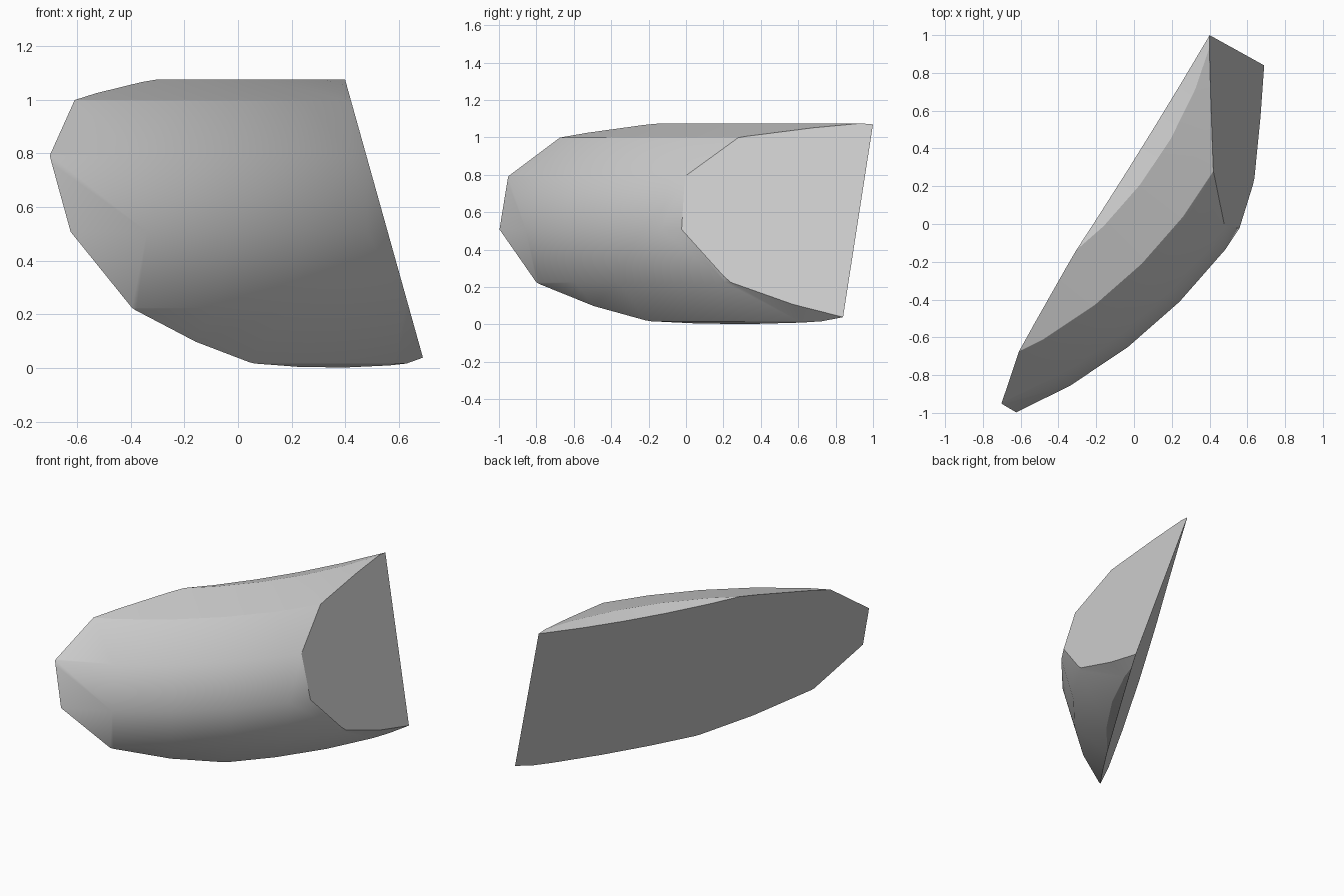
import bpy
import bmesh
import math
from mathutils import Vector

cube = bpy.data.objects.get("Cube")
if cube:
    bpy.data.objects.remove(cube, do_unlink=True)

# Plain grey finish
grey = bpy.data.materials.new("plain_grey")
grey.use_nodes = True
colour = (0.6, 0.6, 0.6, 1)
grey.diffuse_color = colour
grey.node_tree.nodes["Principled BSDF"].inputs["Base Color"].default_value = colour

# Full faceted ring from which the chunk is sliced
bpy.ops.mesh.primitive_torus_add(
    major_segments=48, minor_segments=12, major_radius=2.235,
    minor_radius=0.567, location=(0, 0, 0))
chunk = bpy.context.object
chunk.name = "ring_chunk"
chunk.data.name = "ring_chunk"
chunk.data.materials.clear()
chunk.data.materials.append(grey)

bm = bmesh.new()
bm.from_mesh(chunk.data)
bmesh.ops.translate(bm, verts=bm.verts, vec=(-1.74, 1.57, 0.508))


def slice_off(point, normal):
    """Remove everything on the normal's side and cap the cut flat."""
    geom = bm.verts[:] + bm.edges[:] + bm.faces[:]
    bmesh.ops.bisect_plane(bm, geom=geom, dist=1e-5, plane_co=point,
                           plane_no=normal, clear_outer=True)
    rim = [e for e in bm.edges if e.is_boundary]
    bmesh.ops.holes_fill(bm, edges=rim, sides=0)


# Long back slice, then the short end slice, meeting at one sharp edge
top_corner = Vector((0.40, 1.0, 1.072))
back_normal = Vector((-1.973, 1.221, -0.742)).normalized()
end_normal = Vector((1, 0, 0.28)).normalized()
slice_off(top_corner, back_normal)
slice_off(top_corner, end_normal)

bmesh.ops.recalc_face_normals(bm, faces=bm.faces)
bm.to_mesh(chunk.data)
bm.free()

# Soft along the curve, crisp at the cuts
bpy.ops.object.shade_smooth_by_angle(angle=math.radians(30))
